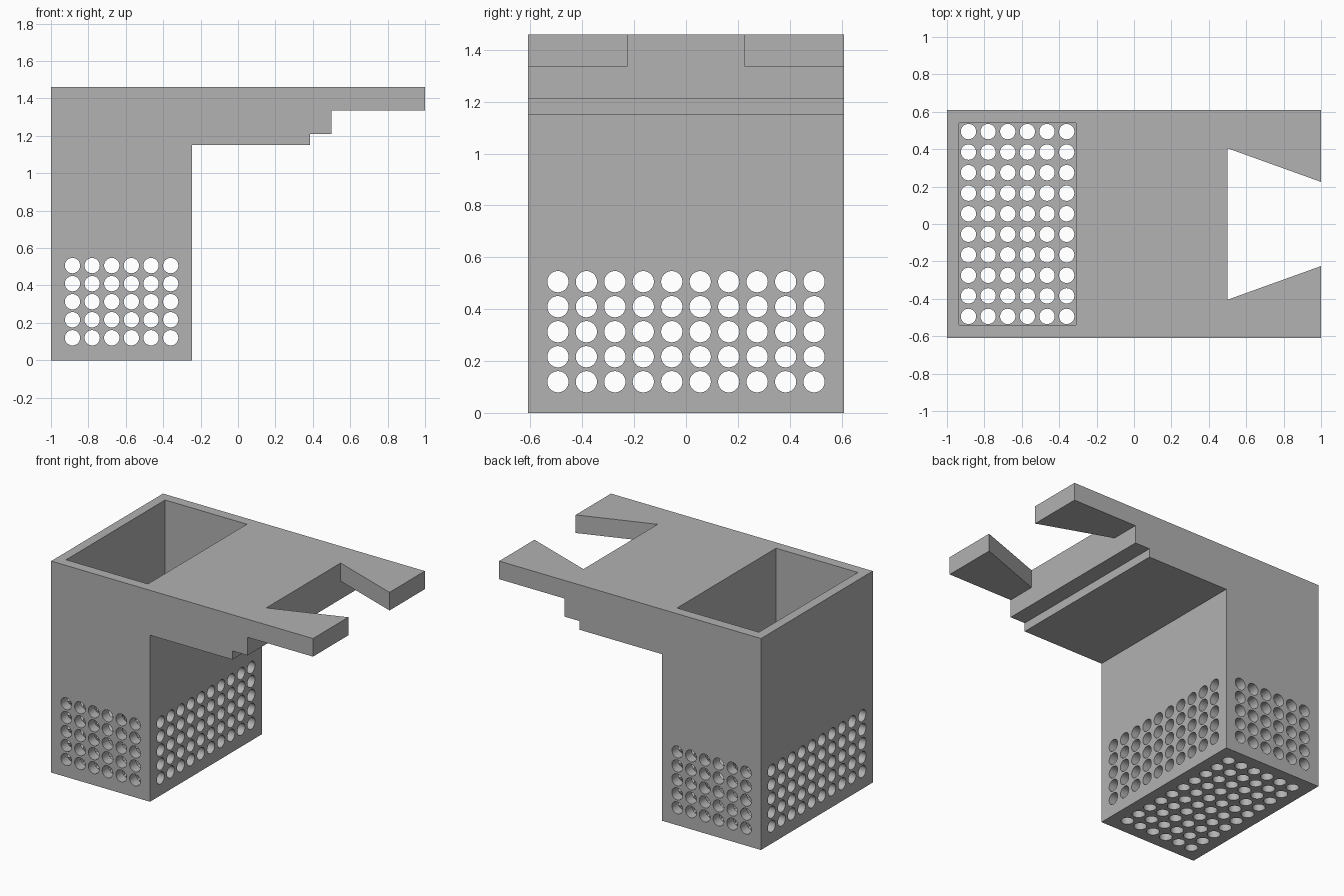
import bpy
import bmesh
from mathutils import Matrix, Vector

cube = bpy.data.objects.get("Cube")
if cube:
    bpy.data.objects.remove(cube, do_unlink=True)

grey = bpy.data.materials.new("plain grey")
grey.use_nodes = True
colour = (0.445, 0.445, 0.445, 1)
grey.diffuse_color = colour
grey.node_tree.nodes["Principled BSDF"].inputs["Base Color"].default_value = colour

HALF_DEPTH = 0.61
HOLE_RADIUS = 0.041


def add_object(name, bm):
    bmesh.ops.recalc_face_normals(bm, faces=bm.faces)
    mesh = bpy.data.meshes.new(name)
    bm.to_mesh(mesh)
    bm.free()
    mesh.materials.append(grey)
    obj = bpy.data.objects.new(name, mesh)
    bpy.context.collection.objects.link(obj)
    return obj


def prism(name, points, direction):
    """Extrude a closed outline along a direction."""
    bm = bmesh.new()
    face = bm.faces.new([bm.verts.new(p) for p in points])
    new = bmesh.ops.extrude_face_region(bm, geom=[face])["geom"]
    verts = [v for v in new if isinstance(v, bmesh.types.BMVert)]
    bmesh.ops.translate(bm, verts=verts, vec=direction)
    return add_object(name, bm)


def spread(first, last, count):
    return [first + (last - first) * i / (count - 1) for i in range(count)]


def pegs(name, centres, axis, length):
    """Cylinders that punch a grid of round holes."""
    bm = bmesh.new()
    turn = Vector((0, 0, 1)).rotation_difference(Vector(axis)).to_matrix().to_4x4()
    for c in centres:
        bmesh.ops.create_cone(bm, cap_ends=True, segments=32, radius1=HOLE_RADIUS,
                              radius2=HOLE_RADIUS, depth=length,
                              matrix=Matrix.Translation(c) @ turn)
    return add_object(name, bm)


# Side outline: tall bin with a stepped shelf
outline = [(-1, 0), (-0.245, 0), (-0.245, 1.15), (0.385, 1.15), (0.385, 1.21),
           (0.5, 1.21), (0.5, 1.335), (1, 1.335), (1, 1.46), (-1, 1.46)]
body = prism("bin_with_shelf", [(x, -HALF_DEPTH, z) for x, z in outline],
             (0, 2 * HALF_DEPTH, 0))

# Dovetail notch, its sides continued past the shelf end
notch = prism("notch_cutter", [(0.5, -0.405, 1.3), (1.1, -0.189, 1.3),
                               (1.1, 0.189, 1.3), (0.5, 0.405, 1.3)], (0, 0, 0.3))

# Open cavity of the bin
cavity = prism("cavity_cutter", [(-0.935, -0.54, 0.065), (-0.31, -0.54, 0.065),
                                 (-0.31, 0.54, 0.065), (-0.935, 0.54, 0.065)], (0, 0, 1.6))

# Drain holes through the walls and floor
xs = spread(-0.885, -0.36, 6)
ys = spread(-0.494, 0.494, 10)
zs = spread(0.12, 0.506, 5)
mid_x = -0.62
cutters = [
    notch, cavity,
    pegs("side_hole_cutter", [(x, 0, z) for x in xs for z in zs], (0, 1, 0), 1.4),
    pegs("end_hole_cutter", [(mid_x, y, z) for y in ys for z in zs], (1, 0, 0), 0.9),
    pegs("floor_hole_cutter", [(x, y, 0.02) for x in xs for y in ys], (0, 0, 1), 0.11),
]

for cutter in cutters:
    cutter.hide_render = True
    cut = body.modifiers.new(cutter.name, "BOOLEAN")
    cut.operation = "DIFFERENCE"
    cut.solver = "EXACT"
    cut.object = cutter

# Bake the cuts and drop the cutters
graph = bpy.context.evaluated_depsgraph_get()
baked = bpy.data.meshes.new_from_object(body.evaluated_get(graph))
body.modifiers.clear()
body.data = baked
for cutter in cutters:
    bpy.data.objects.remove(cutter, do_unlink=True)

# Smooth hole walls, sharp edges elsewhere
bpy.ops.object.select_all(action="DESELECT")
body.select_set(True)
bpy.context.view_layer.objects.active = body
bpy.ops.object.shade_smooth_by_angle(angle=0.5)
